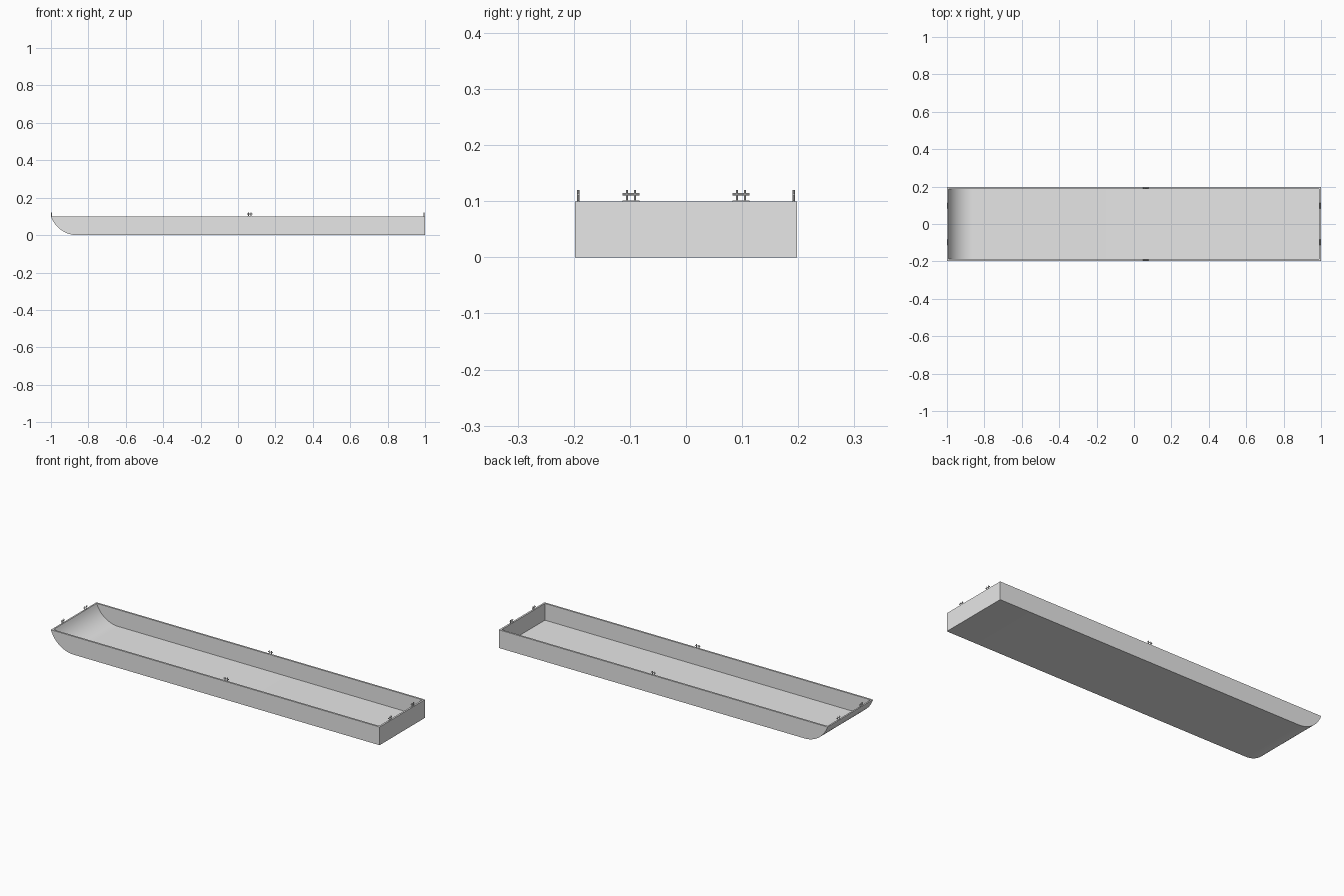
import bpy, bmesh, math
from mathutils import Matrix, Vector

cube = bpy.data.objects.get("Cube")
if cube:
    bpy.data.objects.remove(cube)

grey = bpy.data.materials.new("hull grey")
grey.use_nodes = True
grey.diffuse_color = (0.8, 0.8, 0.8, 1)
grey.node_tree.nodes["Principled BSDF"].inputs["Base Color"].default_value = (0.8, 0.8, 0.8, 1)

HALF_LEN, HALF_WID, DECK = 1.0, 0.198, 0.1
WALL, FLOOR = 0.01, 0.008
BOW_X, BOW_R = -0.86, 0.148   # centre and radius of the raked bow


def finish(bm, name):
    """Turn a bmesh into a named, smooth-by-angle object."""
    bmesh.ops.recalc_face_normals(bm, faces=bm.faces)
    mesh = bpy.data.meshes.new(name)
    bm.to_mesh(mesh)
    bm.free()
    mesh.materials.append(grey)
    obj = bpy.data.objects.new(name, mesh)
    bpy.context.collection.objects.link(obj)
    bpy.ops.object.select_all(action='DESELECT')
    obj.select_set(True)
    bpy.context.view_layer.objects.active = obj
    bpy.ops.object.shade_smooth_by_angle(angle=math.radians(30))
    return obj


def side_profile(inset, floor, steps=14):
    """Side outline from the bow lip, down the curve and along to the stern."""
    r = BOW_R - floor
    sweep = math.acos((BOW_R - DECK) / r)
    pts = [(BOW_X - r * math.sin(sweep * (1 - i / steps)),
            BOW_R - r * math.cos(sweep * (1 - i / steps))) for i in range(steps + 1)]
    return pts + [(HALF_LEN - inset, floor), (HALF_LEN - inset, DECK)]


# Open hull: outer and inner shells joined by a flat rim
def build_hull():
    bm = bmesh.new()

    def shell(pts, y):
        sides = [[bm.verts.new((x, s * y, z)) for x, z in pts] for s in (-1, 1)]
        a, b = sides
        for i in range(len(pts) - 1):
            bm.faces.new((a[i], a[i + 1], b[i + 1], b[i]))
        bm.faces.new(a)
        bm.faces.new(b)
        return [a[0], a[-1], b[-1], b[0]]

    outer = shell(side_profile(0, 0), HALF_WID)
    inner = shell(side_profile(WALL, FLOOR), HALF_WID - WALL)
    for i in range(4):
        j = (i + 1) % 4
        bm.faces.new((outer[i], outer[j], inner[j], inner[i]))
    return finish(bm, "barge_hull")


# Mooring bollard: thin base, two posts and a crossbar
def build_bollard(name, x, y, turn):
    bm = bmesh.new()

    def rod(centre, length, rot=Matrix()):
        bmesh.ops.create_cone(bm, cap_ends=True, segments=10, radius1=0.002, radius2=0.002,
                              depth=length, matrix=Matrix.Translation(centre) @ rot)

    bmesh.ops.create_cube(bm, size=1, matrix=Matrix.Translation((0, 0, 0.0005))
                          @ Matrix.Diagonal((0.03, 0.005, 0.001, 1)))
    for s in (-1, 1):
        rod(Vector((s * 0.007, 0, 0.01)), 0.02)
    rod(Vector((0, 0, 0.0125)), 0.03, Matrix.Rotation(math.pi / 2, 4, 'Y'))
    obj = finish(bm, name)
    obj.location = (x, y, DECK)
    obj.rotation_euler.z = turn


build_hull()
for s, side in ((-1, "right"), (1, "left")):
    build_bollard("bollard_bow_" + side, -0.9965, s * 0.098, math.pi / 2)
    build_bollard("bollard_stern_" + side, 0.994, s * 0.098, math.pi / 2)
    build_bollard("bollard_side_" + side, 0.063, s * 0.192, 0)
